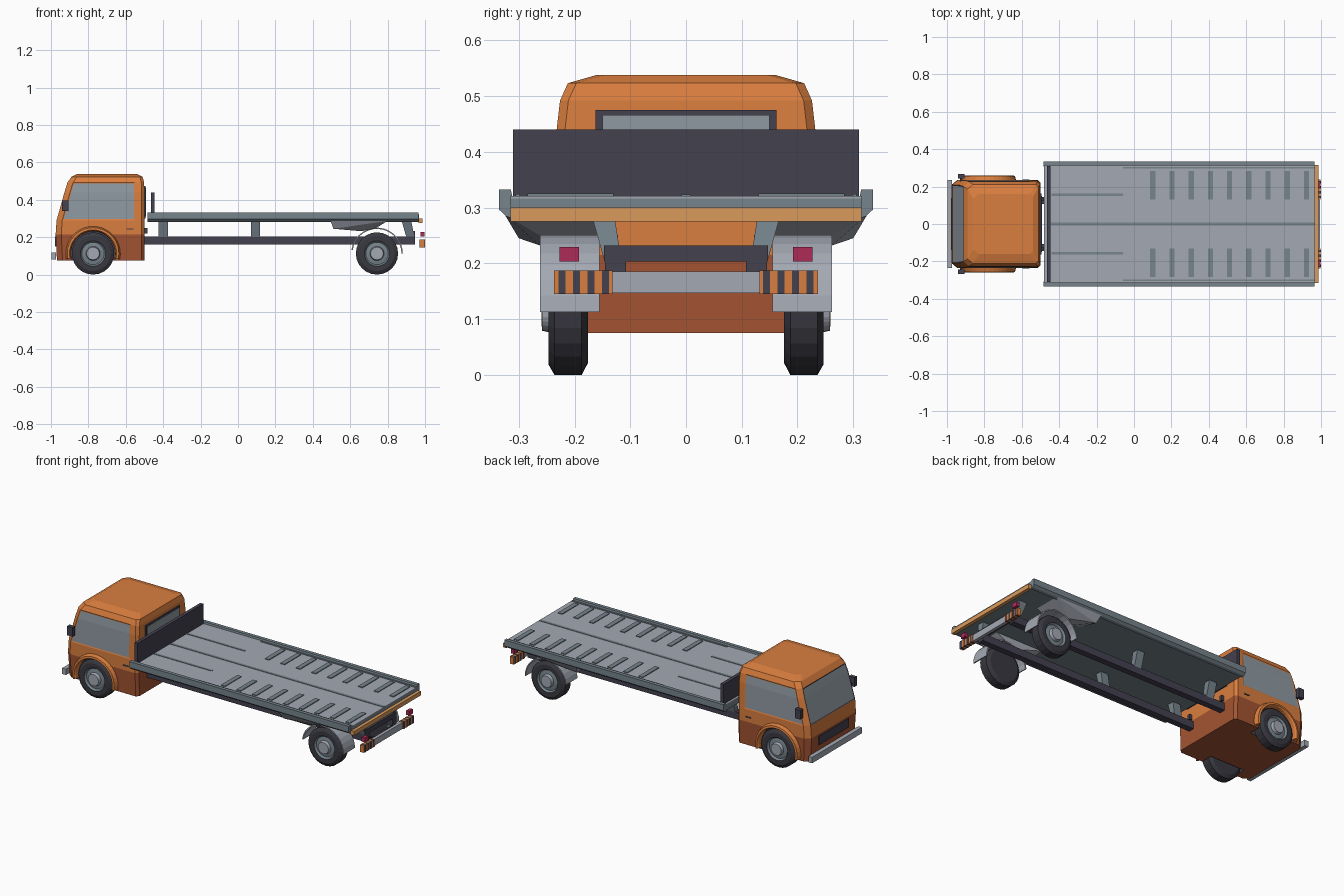
import bpy, bmesh, math

if "Cube" in bpy.data.objects:
    bpy.data.objects.remove(bpy.data.objects["Cube"])

def material(name, r, g, b):
    m = bpy.data.materials.new(name)
    lin = [(c / 255 / 12.92 if c < 10 else ((c / 255 + 0.055) / 1.055) ** 2.4) for c in (r, g, b)]
    m.diffuse_color = (*lin, 1)
    m.use_nodes = True
    m.node_tree.nodes["Principled BSDF"].inputs["Base Color"].default_value = m.diffuse_color
    return m

ORANGE = material("orange_paint", 218, 126, 62)
RUST = material("dark_orange_paint", 164, 84, 50)
AMBER = material("amber", 218, 154, 92)
RED = material("crimson_lamp", 174, 44, 88)
DARK = material("dark_metal", 68, 65, 79)
TYRE = material("tyre_rubber", 56, 56, 64)
LIGHT = material("light_grey", 164, 169, 179)
STEEL = material("blue_grey_steel", 118, 132, 140)
GLASS = material("window_glass", 144, 154, 162)

def finish(name, bm, mats):
    bmesh.ops.recalc_face_normals(bm, faces=bm.faces)
    me = bpy.data.meshes.new(name)
    bm.to_mesh(me)
    bm.free()
    for m in mats:
        me.materials.append(m)
    ob = bpy.data.objects.new(name, me)
    bpy.context.collection.objects.link(ob)
    return ob

def hull(name, pts, mat):
    bm = bmesh.new()
    for p in pts:
        bm.verts.new(p)
    bmesh.ops.convex_hull(bm, input=bm.verts)
    bmesh.ops.dissolve_limit(bm, angle_limit=0.01, verts=bm.verts, edges=bm.edges)
    return finish(name, bm, [mat])

def box(name, xs, ys, zs, mat):
    return hull(name, [(x, y, z) for x in xs for y in ys for z in zs], mat)

def pair(name, xs, ys, zs, mat):
    for s, side in ((1, "left"), (-1, "right")):
        box(f"{name}_{side}", xs, [s * y for y in ys], zs, mat)

def sweep(name, profile, cx, cz, a0, a1, n, mats, band=None):
    """Turn a closed (y, r) profile about a y axis; band gives a material index per profile edge."""
    bm = bmesh.new()
    full = abs(a1 - a0) >= 360
    rings = []
    for i in range(n if full else n + 1):
        a = math.radians(a0 + (a1 - a0) * i / n)
        rings.append([bm.verts.new((cx + r * math.cos(a), y, cz + r * math.sin(a))) for y, r in profile])
    k = len(profile)
    for i in range(n):
        A, B = rings[i], rings[(i + 1) % len(rings)]
        for j in range(k):
            f = bm.faces.new((A[j], A[(j + 1) % k], B[(j + 1) % k], B[j]))
            f.material_index = band[j] if band else 0
    if not full:
        bm.faces.new(rings[0])
        bm.faces.new(rings[-1])
    bmesh.ops.remove_doubles(bm, verts=bm.verts, dist=1e-5)
    return finish(name, bm, mats)

# Cab shell: (z, front x, back x, half width) levels joined into a loft
levels = [(.075, -.968, -.5, .23), (.215, -.975, -.5, .235), (.29, -.97, -.5, .235),
          (.44, -.928, -.5, .232), (.492, -.912, -.502, .226), (.523, -.89, -.51, .212),
          (.538, -.86, -.54, .16)]
bm = bmesh.new()
rings = []
for z, xf, xb, w in levels:
    half = [(xf, w - .025), (xf + .03, w), (min(-.545, xb - .05), w), (xb - .015, w), (xb, w - .015)]
    ring = half + [(x, -y) for x, y in reversed(half)]
    rings.append([bm.verts.new((x, y, z)) for x, y in ring])
windows = {1: [], 7: [], 9: []}
for i in range(len(rings) - 1):
    for j in range(10):
        k = (j + 1) % 10
        f = bm.faces.new((rings[i][j], rings[i][k], rings[i + 1][k], rings[i + 1][j]))
        f.material_index = 1 if i == 0 else 0
        if i in (2, 3) and j in windows:
            windows[j].append(f)
bm.faces.new(rings[0]).material_index = 1
bmesh.ops.poke(bm, faces=[bm.faces.new(rings[-1])], offset=.004)
bmesh.ops.recalc_face_normals(bm, faces=bm.faces)
# Windows are inset panes with a dark seal round the windscreen
for j, fs in windows.items():
    rim = bmesh.ops.inset_region(bm, faces=fs, thickness=.006, depth=-.002, use_even_offset=True)["faces"]
    for f in rim:
        f.material_index = 3 if j == 9 else 0
    for f in fs:
        f.material_index = 2
cab = finish("cab", bm, [ORANGE, RUST, GLASS, DARK])

# Wheel wells, wheels and front arches
FX, RX, WZ = -.775, .743, .113
for s, side in ((1, "left"), (-1, "right")):
    well = sweep(f"wheel_well_cutter_{side}", [(s * .16, 0), (s * .16, .12), (s * .3, .12), (s * .3, 0)],
                 FX, WZ, 0, 360, 32, [DARK])
    well.hide_render = True
    well.hide_set(True)
    cut = cab.modifiers.new(f"wheel_well_{side}", 'BOOLEAN')
    cut.operation, cut.solver, cut.object = 'DIFFERENCE', 'EXACT', well
    cut.material_mode = 'TRANSFER'
    arch = [(s * .222, .118), (s * .25, .12), (s * .259, .126), (s * .257, .138), (s * .222, .149)]
    sweep(f"front_arch_{side}", arch, FX, WZ, -12, 192, 20, [ORANGE])
    for x, end in ((FX, "front"), (RX, "rear")):
        prof = [(s * y, r) for y, r in ((.176, 0), (.176, .092), (.187, .113), (.236, .113), (.247, .094),
                (.247, .068), (.243, .066), (.236, .06), (.24, .038), (.258, .034), (.258, 0))]
        sweep(f"{end}_wheel_{side}", prof, x, WZ, 0, 360, 24, [TYRE, LIGHT, STEEL],
              [0, 0, 0, 0, 0, 2, 2, 2, 1, 1, 0])

# Cab fittings
box("front_bumper", (-.997, -.972), (-.235, .235), (.082, .117), LIGHT)
box("grille", (-.979, -.965), (-.14, .14), (.15, .203), DARK)
box("rear_window_frame", (-.504, -.495), (-.162, .162), (.3, .475), DARK)
box("rear_window_glass", (-.498, -.492), (-.15, .15), (.31, .466), GLASS)
pair("mirror", (-.942, -.905), (.243, .267), (.34, .395), DARK)
pair("mirror_arm", (-.93, -.92), (.225, .25), (.35, .36), DARK)
pair("door_handle", (-.595, -.56), (.23, .238), (.24, .247), DARK)
pair("cab_mount", (-.505, -.483), (.122, .138), (.22, .25), DARK)

# Chassis
pair("chassis_rail", (-.52, .945), (.108, .145), (.16, .203), DARK)
box("rear_crossbeam", (.905, .945), (-.147, .147), (.203, .232), DARK)
for s, side in ((1, "left"), (-1, "right")):
    for n, (b0, b1, t0, t1) in enumerate(((-.425, -.375, -.425, -.375), (.07, .118, .07, .118),
                                          (.9, .943, .873, .925))):
        hull(f"deck_support_{n}_{side}",
             [(x, s * y, .2) for x in (b0, b1) for y in (.115, .145)] +
             [(x, s * y, .295) for x in (t0, t1) for y in (.13, .172)], STEEL)

# Deck with side rails, headboard and rear edge
box("deck_base", (-.48, .968), (-.315, .315), (.287, .316), STEEL)
box("deck_top", (-.48, .968), (-.315, .315), (.315, .321), LIGHT)
for s, side in ((1, "left"), (-1, "right")):
    sect = [(.314, .332), (.335, .332), (.335, .296), (.322, .284), (.308, .28), (.308, .3)]
    hull(f"side_rail_{side}", [(x, s * y, z) for x in (-.483, .965) for y, z in sect], STEEL)
box("headboard", (-.466, -.446), (-.31, .31), (.318, .44), DARK)
box("rear_edge", (.965, .987), (-.315, .315), (.275, .3), AMBER)
box("centre_strip", (-.445, .965), (-.008, .008), (.32, .3235), STEEL)
pair("front_strip", (-.44, -.06), (.149, .163), (.32, .3235), STEEL)
pair("ramp_edge", (-.06, .965), (.298, .306), (.32, .3245), STEEL)
for n in range(9):
    x = .1 + n * .1028
    pair(f"grip_slat_{n}", (x - .014, x + .014), (.13, .284), (.32, .3255), STEEL)

# Rear mudguards with the flare that joins them to the deck
for s, side in ((1, "left"), (-1, "right")):
    guard = [(s * .155, .131), (s * .262, .131), (s * .262, .138), (s * .155, .138)]
    sweep(f"mudguard_{side}", guard, RX, WZ, 0, 172, 14, [LIGHT])
    hull(f"mudguard_flare_{side}",
         [(x, s * y, .287) for x in (.495, .8) for y in (.165, .325)] +
         [(.51, s * .3, .245), (.66, s * .262, .232), (.74, s * .262, .25), (.66, s * .16, .232), (.74, s * .16, .25)],
         LIGHT)

# Rear bumper with hazard stripes, and lamps
box("rear_bumper", (.975, .994), (-.235, .235), (.147, .185), LIGHT)
pair("hazard_panel", (.972, .997), (.132, .237), (.145, .187), ORANGE)
for n in range(4):
    y = .138 + n * .026
    pair(f"hazard_stripe_{n}", (.971, .9985), (y, y + .013), (.1445, .1875), DARK)
pair("rear_lamp", (.976, .996), (.192, .227), (.203, .229), RED)
